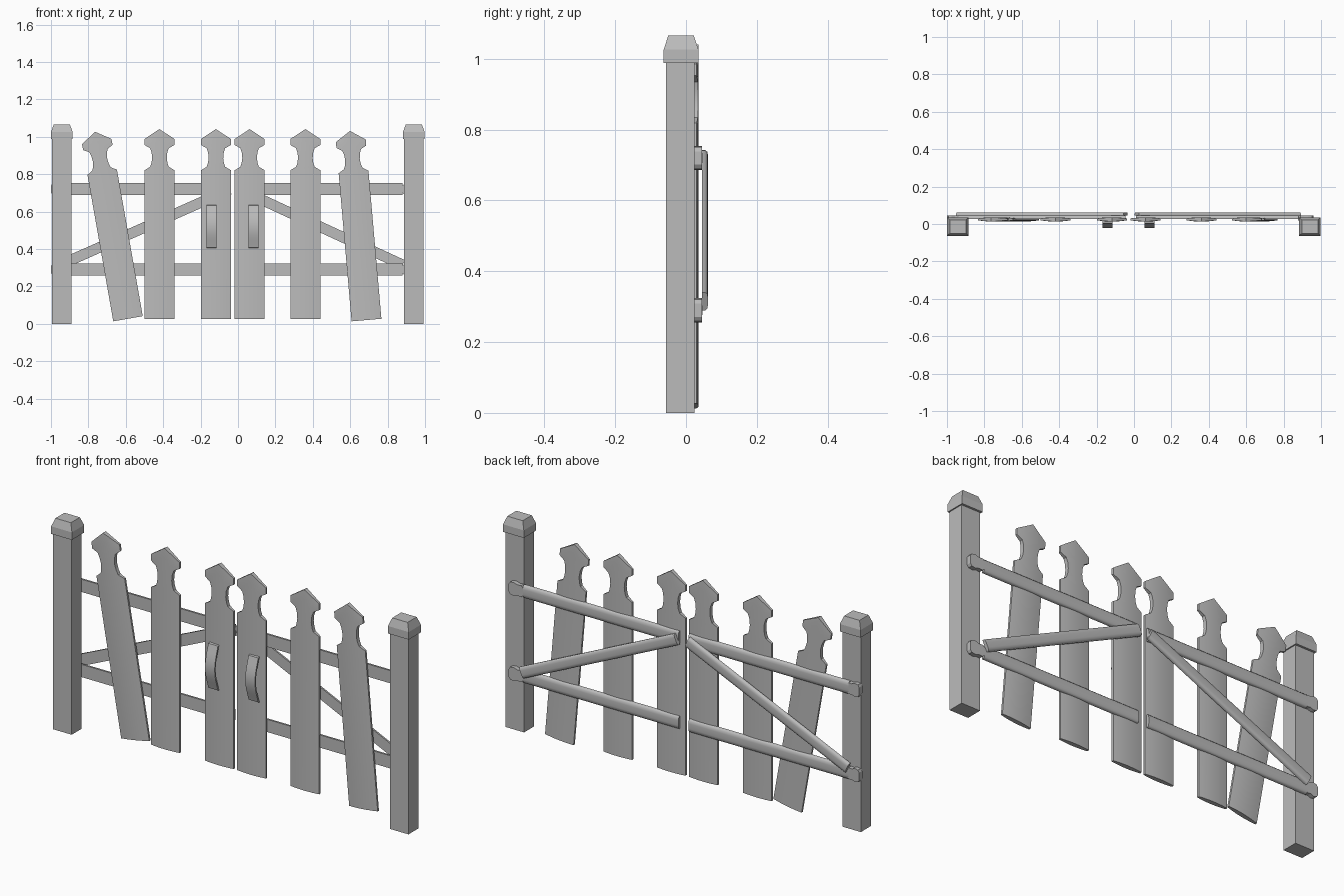
import bpy, bmesh, math
from mathutils import Vector, Matrix

if "Cube" in bpy.data.objects:
    bpy.data.objects.remove(bpy.data.objects["Cube"])

mat = bpy.data.materials.new("plain grey")
mat.use_nodes = True
GREY = (0.5, 0.5, 0.5, 1)
mat.diffuse_color = GREY
mat.node_tree.nodes["Principled BSDF"].inputs["Base Color"].default_value = GREY


def finish(name, bm, smooth=None):
    bmesh.ops.remove_doubles(bm, verts=bm.verts, dist=0.0001)
    bmesh.ops.recalc_face_normals(bm, faces=bm.faces)
    mesh = bpy.data.meshes.new(name)
    bm.to_mesh(mesh)
    bm.free()
    mesh.materials.append(mat)
    ob = bpy.data.objects.new(name, mesh)
    bpy.context.collection.objects.link(ob)
    if smooth:
        bpy.ops.object.select_all(action='DESELECT')
        bpy.context.view_layer.objects.active = ob
        ob.select_set(True)
        bpy.ops.object.shade_smooth_by_angle(angle=math.radians(smooth))
    return ob


def loft(name, rings, smooth=None):
    """Skin equal-length rings of points and cap both ends."""
    bm = bmesh.new()
    loops = [[bm.verts.new(p) for p in ring] for ring in rings]
    for a, b in zip(loops, loops[1:]):
        for i in range(len(a)):
            j = (i + 1) % len(a)
            bm.faces.new((a[i], a[j], b[j], b[i]))
    bm.faces.new(loops[0])
    bm.faces.new(loops[-1])
    return finish(name, bm, smooth)


def rect(cx, cy, hx, hy, z):
    return [(cx + sx * hx, cy + sy * hy, z)
            for sx, sy in ((-1, -1), (1, -1), (1, 1), (-1, 1))]


# Posts with chamfered caps
def post(side, cx):
    loft(side + "_post", [rect(cx, -0.016, 0.052, 0.04, z) for z in (0, 0.99)])
    cap = ((0.058, 0.049, 0.988), (0.058, 0.049, 1.026), (0.043, 0.036, 1.066))
    loft(side + "_post_cap", [rect(cx, -0.014, hx, hy, z) for hx, hy, z in cap])


# Pickets: half-width profile along the height, with a bulging section
PROFILE = [(0.08, 0), (0.08, 0.795), (0.05, 0.813), (0.043, 0.832), (0.039, 0.86),
           (0.042, 0.89), (0.05, 0.913), (0.08, 0.93), (0.08, 0.962), (0, 1.015)]
COLS = [-1, -0.9, -0.6, -0.3, 0, 0.3, 0.6, 0.9, 1]


def picket(name, x, z, tilt):
    turn = Matrix.Translation((x, 0.025, z)) @ Matrix.Rotation(math.radians(tilt), 4, 'Y')
    bm = bmesh.new()
    front, back = [], []
    for w, h in PROFILE:
        for rows, depth in ((front, -0.012), (back, 0.011)):
            rows.append([bm.verts.new(turn @ Vector(
                (u * w, depth * (1 - 0.55 * (u * w / 0.08) ** 2), h))) for u in COLS])
    last = len(COLS) - 1
    for k in range(len(PROFILE) - 1):
        for rows in (front, back):
            for i in range(last):
                bm.faces.new((rows[k][i], rows[k][i + 1], rows[k + 1][i + 1], rows[k + 1][i]))
        for i in (0, last):
            bm.faces.new((front[k][i], back[k][i], back[k + 1][i], front[k + 1][i]))
    bm.faces.new(front[0] + back[0][::-1])
    bmesh.ops.dissolve_degenerate(bm, dist=0.0001, edges=bm.edges)
    finish(name, bm, 35)


# Bars: long boards with softened edges, running between two points
def bar(name, start, end, y0, y1, width):
    a, b = Vector((start[0], 0, start[1])), Vector((end[0], 0, end[1]))
    across = (b - a).normalized().cross(Vector((0, 1, 0))) * (width / 2)
    section = [(-1, 0), (1, 0), (1, 0.55), (0.8, 0.9), (0.4, 1), (-0.4, 1), (-0.8, 0.9), (-1, 0.55)]
    loft(name, [[p + across * s + Vector((0, y0 + (y1 - y0) * t, 0)) for s, t in section]
                for p in (a, b)], 50)


# Hinge tabs: flared plates behind the posts
def hinge(name, x0, x1, z):
    shape = [(0, 0.5), (0.15, 0.85), (0.4, 0.8), (0.65, 1), (0.9, 0.9), (1, 0.55)]
    outline = [(x0 + (x1 - x0) * t, z + 0.034 * h) for t, h in shape]
    outline += [(x, 2 * z - zz) for x, zz in outline[::-1]]
    loft(name, [[(x, y, zz) for x, zz in outline] for y in (0.02, 0.045)])


# Handles: bowed straps with flat feet
def handle(name, cx):
    path = [(0.016, 0.635), (0.004, 0.632), (-0.001, 0.615)]
    for i in range(1, 10):
        t = i / 10
        path.append((-0.001 - 0.021 * math.sin(math.pi * t), 0.615 - 0.19 * t))
    path += [(-0.001, 0.425), (0.004, 0.408), (0.016, 0.404)]
    rings = []
    for i, (y, z) in enumerate(path):
        p, q = path[max(i - 1, 0)], path[min(i + 1, len(path) - 1)]
        n = Vector((0, q[1] - p[1], p[0] - q[0])).normalized() * 0.008
        rings.append([(cx + sx * 0.027, y + k * n.y, z + k * n.z)
                      for sx, k in ((-1, 0), (1, 0), (1, -1), (-1, -1))])
    loft(name, rings, 40)


post("right", -0.942)
post("left", 0.94)

for i, (x, z, tilt) in enumerate([(-0.588, 0.027, -10), (-0.42, 0.026, 0), (-0.118, 0.026, 0),
                                  (0.062, 0.026, 0), (0.36, 0.026, 0), (0.687, 0.02, -5)]):
    picket("picket_%d" % (i + 1), x, z, tilt)

for level, z in (("upper", 0.72), ("lower", 0.29)):
    bar("right_%s_rail" % level, (-0.94, z), (-0.045, z), 0.028, 0.046, 0.064)
    bar("left_%s_rail" % level, (0.01, z), (0.88, z), 0.028, 0.046, 0.064)
    hinge("right_%s_hinge" % level, -0.93, -0.999, z)
    hinge("left_%s_hinge" % level, 0.877, 0.96, z)

bar("right_brace", (-0.94, 0.32), (-0.045, 0.717), 0.045, 0.062, 0.056)
bar("left_brace", (0.015, 0.715), (0.88, 0.315), 0.045, 0.062, 0.056)

handle("right_handle", -0.142)
handle("left_handle", 0.083)
